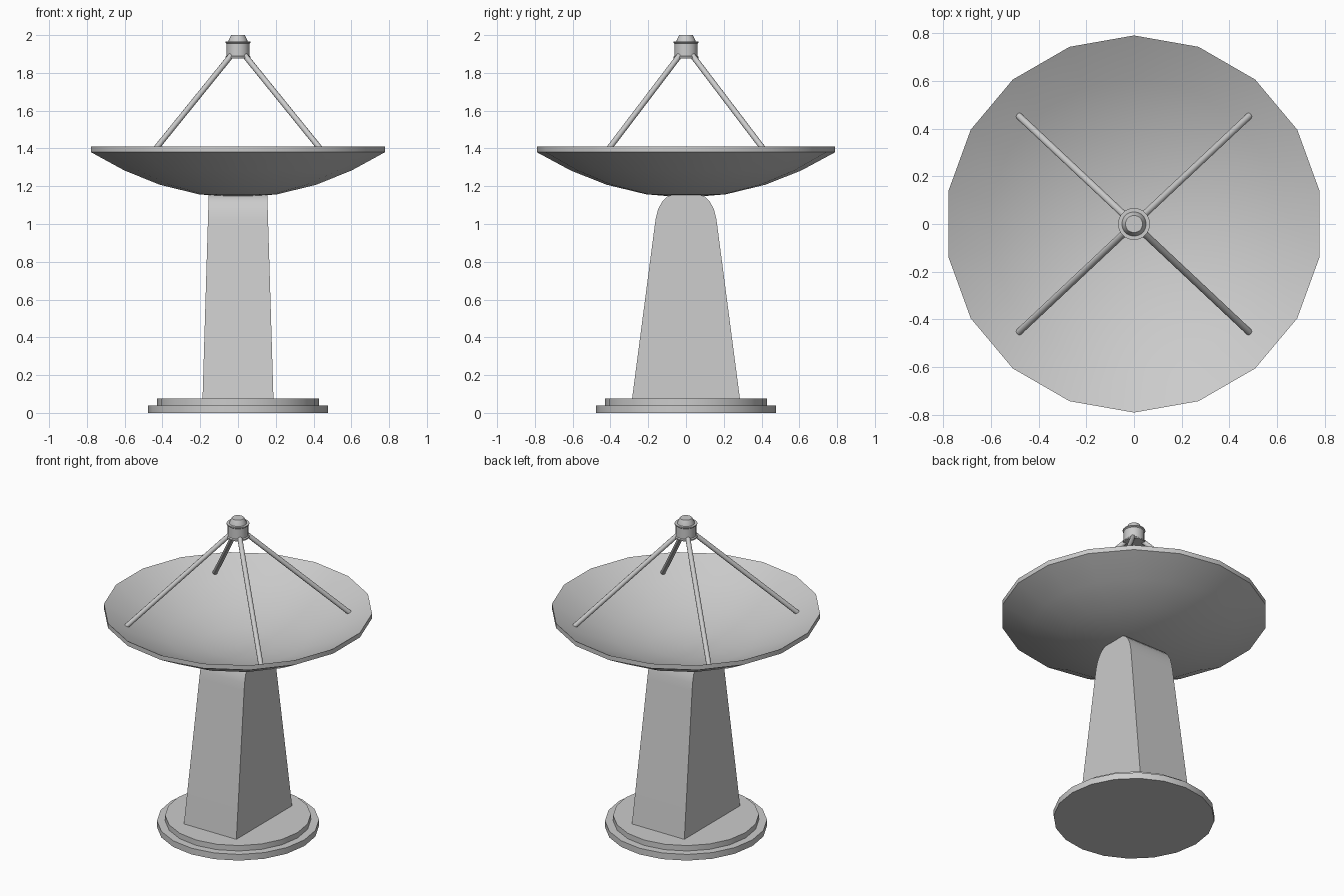
import bpy
import bmesh
import math
from mathutils import Vector

cube = bpy.data.objects.get("Cube")
if cube:
    bpy.data.objects.remove(cube, do_unlink=True)


def finish(name, bm, angle=30):
    bmesh.ops.recalc_face_normals(bm, faces=bm.faces)
    mesh = bpy.data.meshes.new(name)
    bm.to_mesh(mesh)
    bm.free()
    obj = bpy.data.objects.new(name, mesh)
    bpy.context.collection.objects.link(obj)
    bpy.ops.object.select_all(action='DESELECT')
    obj.select_set(True)
    bpy.context.view_layer.objects.active = obj
    bpy.ops.object.shade_smooth_by_angle(angle=math.radians(angle))
    return obj


def lathe(name, profile, sides, angle=30):
    """Spin (radius, height) points around z, first vertex on +y."""
    bm = bmesh.new()
    rings = []
    for r, z in profile:
        if r == 0:
            rings.append([bm.verts.new((0, 0, z))] * sides)
        else:
            turns = [math.pi / 2 + math.tau * i / sides for i in range(sides)]
            rings.append([bm.verts.new((r * math.cos(a), r * math.sin(a), z)) for a in turns])
    for low, high in zip(rings, rings[1:]):
        for i in range(sides):
            j = (i + 1) % sides
            corners = dict.fromkeys((low[i], low[j], high[j], high[i]))
            bm.faces.new(list(corners))
    return finish(name, bm, angle)


def rod(name, start, end, radius):
    start, end = Vector(start), Vector(end)
    axis = end - start
    bm = bmesh.new()
    bmesh.ops.create_cone(bm, cap_ends=True, segments=10, radius1=radius,
                          radius2=radius, depth=axis.length)
    bmesh.ops.rotate(bm, verts=bm.verts, matrix=axis.to_track_quat('Z', 'Y').to_matrix())
    bmesh.ops.translate(bm, verts=bm.verts, vec=(start + end) / 2)
    return finish(name, bm, 50)


# Stepped round base
lathe("base", [(0, 0), (0.476, 0), (0.476, 0.04), (0.428, 0.04),
               (0.428, 0.075), (0, 0.075)], 20)

# Tapered pedestal with a rounded top: half depth and height of each level
half = [(0.29, 0.04), (0.167, 0.98), (0.16, 1.03), (0.147, 1.08),
        (0.125, 1.12), (0.1, 1.145), (0.07, 1.156)]
outline = half + [(-y, z) for y, z in reversed(half)]
bm = bmesh.new()
sides = []
for s in (-1, 1):
    sides.append([bm.verts.new((s * (0.19 - 0.035 * z / 1.156), y, z)) for y, z in outline])
    bm.faces.new(sides[-1])
for i in range(len(outline)):
    j = (i + 1) % len(outline)
    bm.faces.new((sides[0][i], sides[0][j], sides[1][j], sides[1][i]))
finish("pedestal", bm)

# Parabolic dish: underside out to the rim, then back along the bowl
RIM, BOTTOM, DEPTH, THICK = 0.79, 1.14, 0.24, 0.03
curve = [(r, BOTTOM + DEPTH * (r / RIM) ** 2) for r in (0, 0.21, 0.42, 0.61, RIM)]
lathe("dish", curve + [(r, z + THICK) for r, z in reversed(curve)], 18)

# Four struts from the bowl to the feed
for side, sx in (("left", 1), ("right", -1)):
    for end, sy in (("front", -1), ("back", 1)):
        rod(f"strut_{end}_{side}", (sx * 0.487, sy * 0.457, 1.335),
            (sx * 0.03, sy * 0.028, 1.9), 0.015)

# Feed horn with flanges and a tapered cap
lathe("feed_horn", [(0, 1.877), (0.067, 1.877), (0.067, 1.885), (0.061, 1.89),
                    (0.061, 1.955), (0.067, 1.96), (0.067, 1.966), (0.051, 1.966),
                    (0.049, 1.975), (0.036, 2.0), (0, 2.0)], 20)
